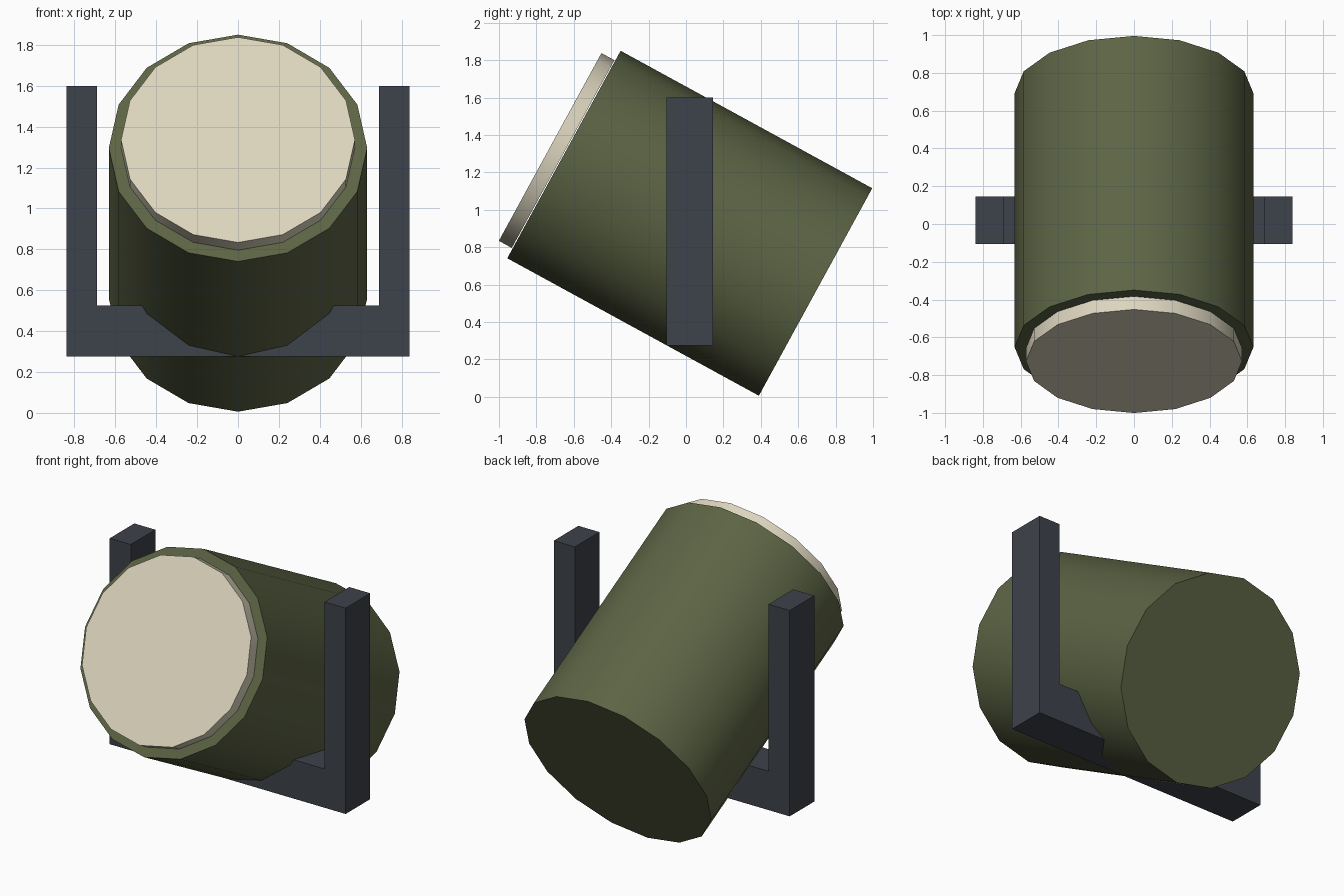
import bpy, bmesh, math
from mathutils import Vector

if "Cube" in bpy.data.objects:
    bpy.data.objects.remove(bpy.data.objects["Cube"])

def material(name, rgb):
    m = bpy.data.materials.new(name)
    m.diffuse_color = (*rgb, 1)
    m.use_nodes = True
    m.node_tree.nodes["Principled BSDF"].inputs["Base Color"].default_value = m.diffuse_color
    return m

green = material("olive green", (0.108, 0.127, 0.058))
slate = material("dark slate", (0.048, 0.054, 0.069))
cream = material("warm cream", (0.716, 0.665, 0.515))

TILT = math.radians(61.35)                                   # lamp points forward and up
AXIS = Vector((0, -math.sin(TILT), math.cos(TILT)))
CENTRE = Vector((0, 0.02, 0.928))
LENGTH = 1.533

def drum(name, radius, start, end, mat):
    """16-sided cylinder between two distances along the tilted axis."""
    bpy.ops.mesh.primitive_cylinder_add(
        vertices=16, radius=radius, depth=end - start,
        location=CENTRE + AXIS * (start + end) / 2, rotation=(TILT, 0, 0))
    ob = bpy.context.object
    ob.name = name
    ob.data.materials.append(mat)
    bpy.ops.object.shade_smooth_by_angle(angle=math.radians(35))

# Lamp housing and the lens disc just in front of it
drum("lamp_housing", 0.632, -LENGTH / 2, LENGTH / 2, green)
drum("lens", 0.572, LENGTH / 2 + 0.005, LENGTH / 2 + 0.084, cream)

# U-shaped mounting bracket, extruded from its front profile
half = [(0.84, 0.275), (0.84, 1.60), (0.69, 1.60), (0.69, 0.525)]
profile = half + [(-x, z) for x, z in reversed(half)]
bm = bmesh.new()
face = bm.faces.new([bm.verts.new((x, -0.105, z)) for x, z in profile])
ext = bmesh.ops.extrude_face_region(bm, geom=[face])
bmesh.ops.translate(bm, vec=(0, 0.25, 0),
                    verts=[v for v in ext["geom"] if isinstance(v, bmesh.types.BMVert)])
bmesh.ops.recalc_face_normals(bm, faces=bm.faces)
mesh = bpy.data.meshes.new("mounting_bracket")
bm.to_mesh(mesh)
bm.free()
mesh.materials.append(slate)
bpy.context.collection.objects.link(bpy.data.objects.new("mounting_bracket", mesh))
